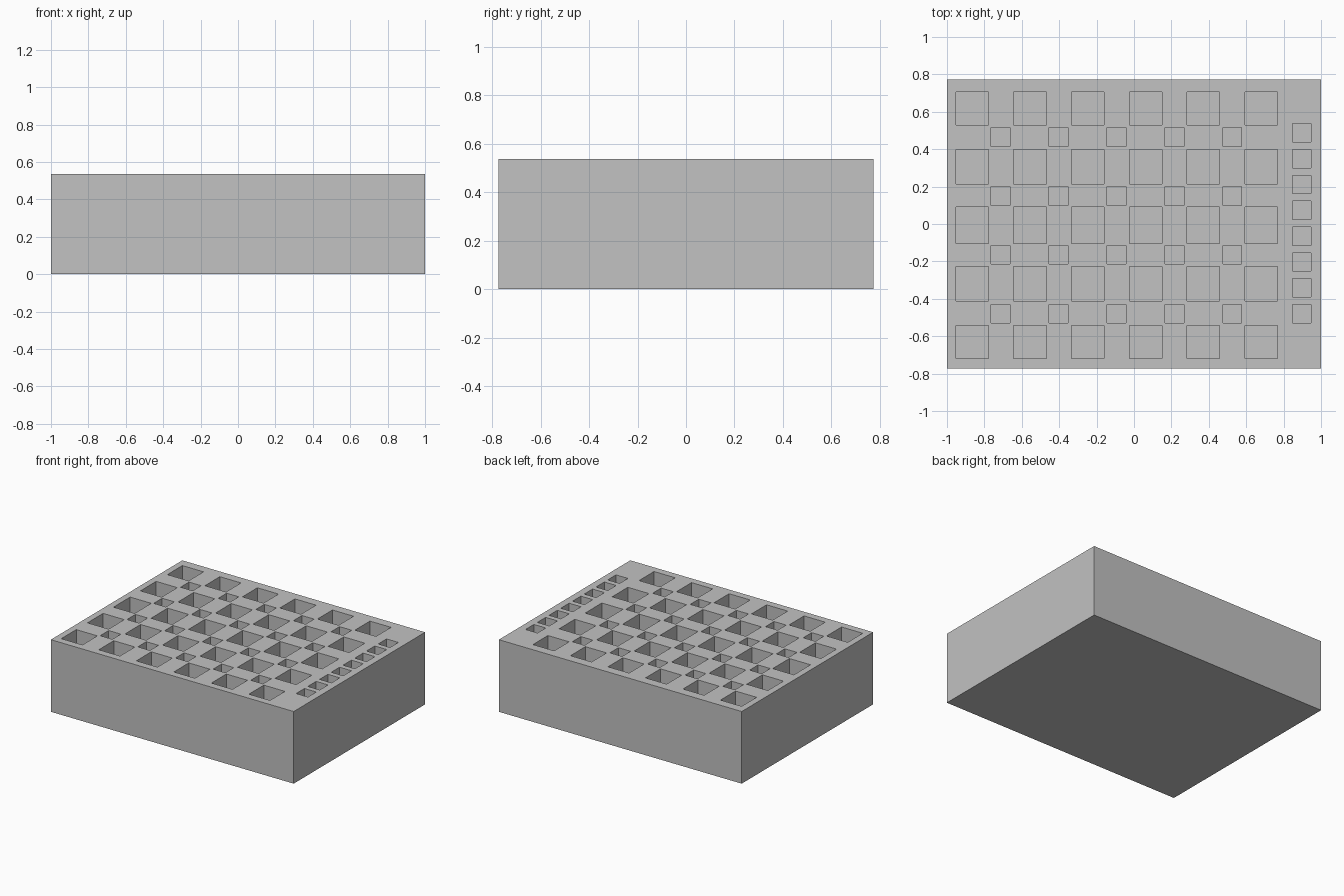
import bpy
import bmesh
from mathutils import Matrix, Vector

cube = bpy.data.objects.get("Cube")
if cube:
    bpy.data.objects.remove(cube, do_unlink=True)

WIDTH, LENGTH, HEIGHT = 2.0, 1.546, 0.537
FLOOR = 0.08  # thickness left under the pockets

grey = bpy.data.materials.new("plain_grey")
grey.use_nodes = True
grey.diffuse_color = (0.54, 0.54, 0.54, 1)
grey.node_tree.nodes["Principled BSDF"].inputs["Base Color"].default_value = grey.diffuse_color


def add_box(bm, x, y, sx, sy, z0, z1):
    place = Matrix.Translation((x, y, (z0 + z1) / 2))
    size = Matrix.Diagonal(Vector((sx, sy, z1 - z0, 1)))
    bmesh.ops.create_cube(bm, size=1, matrix=place @ size)


def make_object(name, bm):
    mesh = bpy.data.meshes.new(name)
    bm.to_mesh(mesh)
    bm.free()
    mesh.materials.append(grey)
    obj = bpy.data.objects.new(name, mesh)
    bpy.context.collection.objects.link(obj)
    return obj


# Solid block
bm = bmesh.new()
add_box(bm, 0, 0, WIDTH, LENGTH, 0, HEIGHT)
block = make_object("holder_block", bm)

# Cutter for all pockets
bm = bmesh.new()


def pocket(x, y, sx, sy):
    add_box(bm, x, y, sx, sy, FLOOR, HEIGHT + 0.1)


# Large pockets, five rows of six; the middle rows are a little longer
for row, length in enumerate((0.176, 0.184, 0.196, 0.184, 0.176)):
    for col in range(6):
        pocket(-0.865 + 0.309 * col, 0.617 - 0.312 * row, 0.174, length)

# Small pockets between the large ones
for row in range(4):
    for col in range(5):
        pocket(-0.714 + 0.31 * col, 0.465 - 0.315 * row, 0.1, 0.1)

# Column of small pockets along the left side
for row in range(8):
    pocket(0.897, 0.487 - 0.138 * row, 0.098, 0.098)

cutter = make_object("pocket_cutter", bm)
cutter.hide_render = True

# Cut the pockets and keep the result as a plain mesh
cut = block.modifiers.new("pockets", 'BOOLEAN')
cut.operation = 'DIFFERENCE'
cut.solver = 'EXACT'
cut.object = cutter
bpy.context.view_layer.update()
evaluated = block.evaluated_get(bpy.context.evaluated_depsgraph_get())
result = bpy.data.meshes.new_from_object(evaluated)
block.modifiers.clear()
block.data = result
bpy.data.objects.remove(cutter, do_unlink=True)
